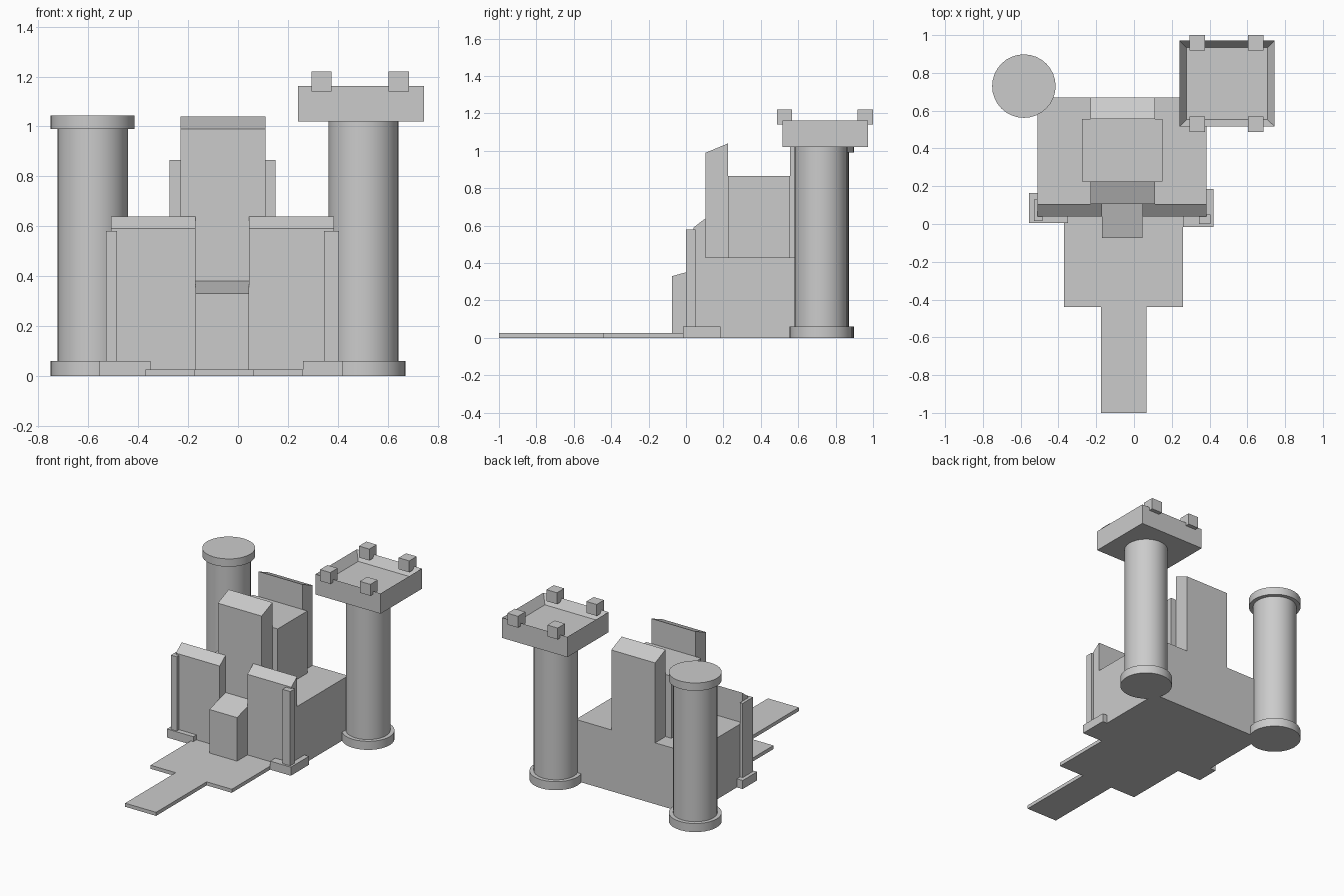
import bpy, bmesh, math

cube = bpy.data.objects.get("Cube")
if cube:
    bpy.data.objects.remove(cube, do_unlink=True)

stone = bpy.data.materials.new("stone grey")
stone.use_nodes = True
GREY = (0.6, 0.6, 0.6, 1)
stone.diffuse_color = GREY
stone.node_tree.nodes["Principled BSDF"].inputs["Base Color"].default_value = GREY


def finish(name, bm):
    bmesh.ops.recalc_face_normals(bm, faces=bm.faces)
    mesh = bpy.data.meshes.new(name)
    bm.to_mesh(mesh)
    bm.free()
    mesh.materials.append(stone)
    obj = bpy.data.objects.new(name, mesh)
    bpy.context.collection.objects.link(obj)
    return obj


def block(name, xs, ys, zs, drop_front=0, drop_back=0):
    """Box between limits; the top can slope down to the front or back."""
    bm = bmesh.new()
    bmesh.ops.create_cube(bm, size=1)
    for v in bm.verts:
        back, top = v.co.y > 0, v.co.z > 0
        z = zs[top]
        if top:
            z -= drop_back if back else drop_front
        v.co = (xs[v.co.x > 0], ys[back], z)
    return finish(name, bm)


def drum(name, x, y, radius, z0, z1):
    bpy.ops.mesh.primitive_cylinder_add(vertices=32, radius=radius, depth=z1 - z0,
                                        location=(x, y, (z0 + z1) / 2))
    obj = bpy.context.object
    obj.name = name
    obj.data.materials.append(stone)
    bpy.ops.object.shade_smooth_by_angle(angle=math.radians(30))
    return obj


def tower(name, x, y, top):
    drum(name + "_base", x, y, 0.168, 0, 0.06)
    drum(name + "_shaft", x, y, 0.141, 0.06, top)


# Main hall and the stepped keep on top of it
block("main_hall", (-0.51, 0.385), (0.105, 0.67), (0, 0.43))
block("keep_core", (-0.275, 0.15), (0.225, 0.555), (0.43, 0.865))
block("keep_front_slab", (-0.23, 0.11), (0.105, 0.225), (0.43, 1.04), drop_front=0.05)
block("keep_back_slab", (-0.23, 0.11), (0.555, 0.67), (0.43, 1.04), drop_back=0.05)

# Front walls and gatehouse
for name, xs in (("right", (-0.51, -0.17)), ("left", (0.045, 0.385))):
    block(name + "_front_wall", xs, (0.04, 0.105), (0, 0.64), drop_front=0.05)
block("gatehouse", (-0.17, 0.045), (-0.075, 0.105), (0, 0.38), drop_front=0.05)

# Corner pillars on L-shaped footings
block("left_pillar", (0.345, 0.405), (0.0, 0.05), (0.06, 0.58))
block("left_footing_front", (0.26, 0.42), (-0.015, 0.04), (0, 0.06))
block("left_footing_side", (0.385, 0.42), (0.04, 0.185), (0, 0.06))
block("right_pillar_front", (-0.53, -0.485), (0.015, 0.08), (0.06, 0.58))
block("right_pillar_side", (-0.53, -0.51), (0.08, 0.13), (0.06, 0.58))
block("right_footing_front", (-0.555, -0.35), (0.005, 0.04), (0, 0.06))
block("right_footing_side", (-0.555, -0.51), (0.04, 0.165), (0, 0.06))

# Forecourt and bridge
block("forecourt", (-0.37, 0.26), (-0.44, 0.04), (0, 0.025))
block("bridge", (-0.175, 0.065), (-1, -0.44), (0, 0.025))

# Round tower with a disc cap
tower("round_tower", -0.583, 0.73, 0.99)
drum("round_tower_cap", -0.583, 0.73, 0.168, 0.99, 1.045)

# Lookout tower with a sunken square platform
tower("lookout_tower", 0.503, 0.722, 1.02)
platform = block("lookout_platform", (0.24, 0.745), (0.515, 0.972), (1.02, 1.162))
bm = bmesh.new()
bm.from_mesh(platform.data)
top = max(bm.faces, key=lambda f: f.calc_center_median().z)
bmesh.ops.inset_region(bm, faces=[top], thickness=0.054)
bmesh.ops.translate(bm, verts=top.verts, vec=(0, 0, -0.06))
bm.to_mesh(platform.data)
bm.free()

# Corner merlons that overhang the front and back rim
for side, xs in (("right", (0.295, 0.375)), ("left", (0.603, 0.685))):
    for end, ys in (("front", (0.487, 0.568)), ("back", (0.918, 1.0))):
        block(f"merlon_{end}_{side}", xs, ys, (1.14, 1.22))
